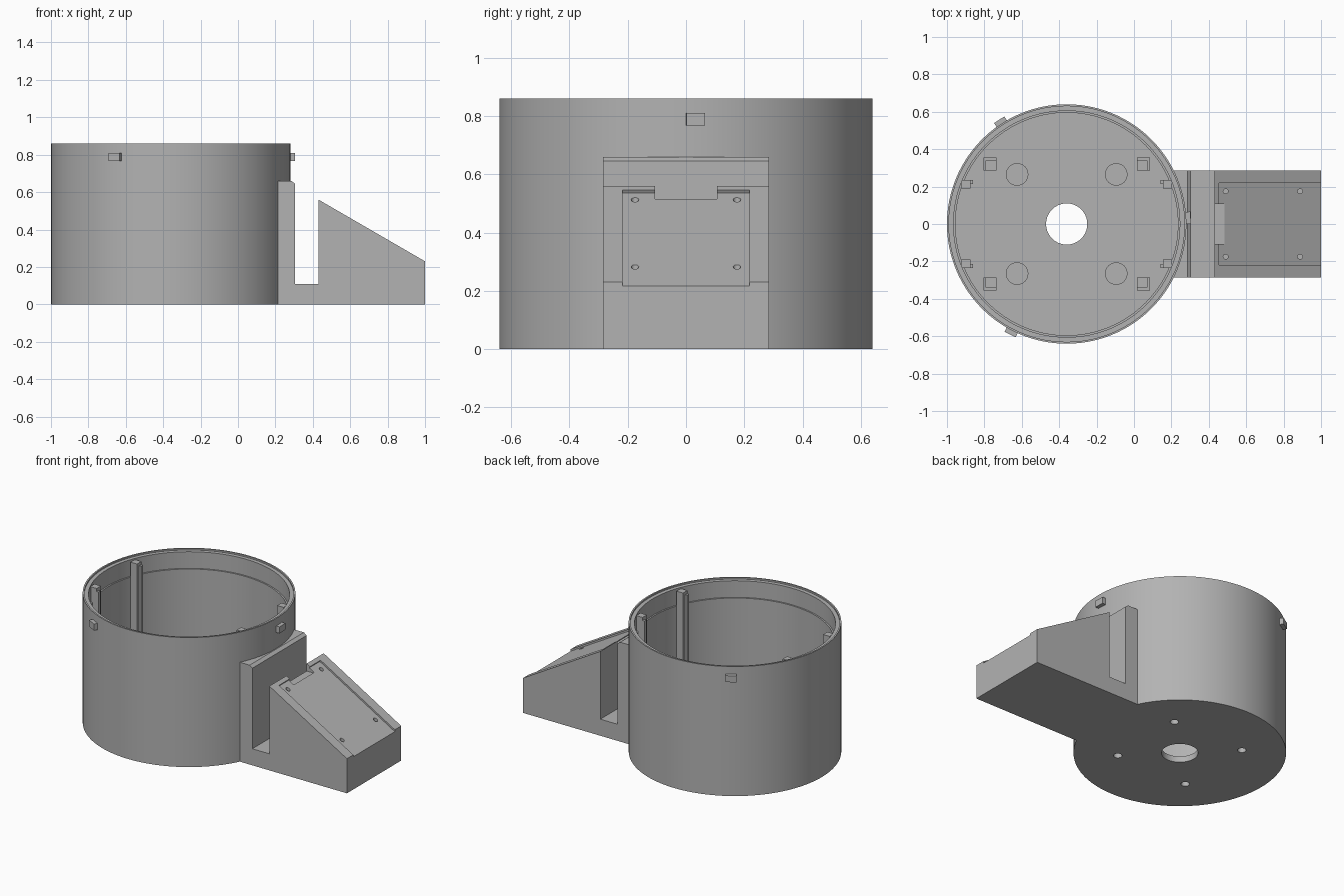
import bpy, bmesh
from math import pi, cos, sin, radians, atan2
from mathutils import Matrix, Vector

if "Cube" in bpy.data.objects:
    bpy.data.objects.remove(bpy.data.objects["Cube"])

grey = bpy.data.materials.new("plain grey")
grey.use_nodes = True
colour = (0.45, 0.45, 0.45, 1)
grey.diffuse_color = colour
grey.node_tree.nodes["Principled BSDF"].inputs["Base Color"].default_value = colour

CX = -0.36      # axis of the round housing
R = 0.64


def finish(bm, name):
    bmesh.ops.recalc_face_normals(bm, faces=bm.faces)
    mesh = bpy.data.meshes.new(name)
    bm.to_mesh(mesh)
    bm.free()
    ob = bpy.data.objects.new(name, mesh)
    bpy.context.collection.objects.link(ob)
    mesh.materials.append(grey)
    return ob


def box(name, lo, hi, matrix=Matrix()):
    bm = bmesh.new()
    lo, hi = Vector(lo), Vector(hi)
    bmesh.ops.create_cube(bm, size=1)
    for v in bm.verts:
        v.co = (lo + hi) / 2 + v.co * (hi - lo)
    bm.transform(matrix)
    return finish(bm, name)


def cylinder(name, x, y, r, z0, z1, sides=32):
    bm = bmesh.new()
    bmesh.ops.create_cone(bm, cap_ends=True, segments=sides, radius1=r, radius2=r,
                          depth=z1 - z0, matrix=Matrix.Translation((x, y, (z0 + z1) / 2)))
    return finish(bm, name)


def lathe(name, profile, x, sides):
    bm = bmesh.new()
    rings = [[bm.verts.new((x + r * cos(2 * pi * i / sides), r * sin(2 * pi * i / sides), z))
              for i in range(sides)] for r, z in profile]
    for k, a in enumerate(rings):
        b = rings[(k + 1) % len(rings)]
        for i in range(sides):
            j = (i + 1) % sides
            bm.faces.new((a[i], a[j], b[j], b[i]))
    return finish(bm, name)


def extrude_y(name, profile, y0, y1):
    bm = bmesh.new()
    face = bm.faces.new([bm.verts.new((x, y0, z)) for x, z in profile])
    new = bmesh.ops.extrude_face_region(bm, geom=[face])["geom"]
    verts = [g for g in new if isinstance(g, bmesh.types.BMVert)]
    bmesh.ops.translate(bm, verts=verts, vec=(0, y1 - y0, 0))
    return finish(bm, name)


def select(ob):
    bpy.ops.object.select_all(action="DESELECT")
    ob.select_set(True)
    bpy.context.view_layer.objects.active = ob


def cut(ob, cutters):
    for c in cutters:
        c.hide_render = True
        mod = ob.modifiers.new("cut", "BOOLEAN")
        mod.operation = "DIFFERENCE"
        mod.solver = "EXACT"
        mod.object = c
        select(ob)
        bpy.ops.object.modifier_apply(modifier=mod.name)
        bpy.data.objects.remove(c)


def smooth(ob):
    select(ob)
    bpy.ops.object.shade_smooth_by_angle(angle=radians(30))


# Open round housing with stepped rim and a hole in the floor
housing = lathe("housing", [(0.11, 0), (R, 0), (R, 0.86), (0.63, 0.86), (0.63, 0.85),
                            (0.605, 0.85), (0.605, 0.74), (0.595, 0.74),
                            (0.595, 0.04), (0.11, 0.04)], CX, 128)
corners = [(sx, sy) for sx in (-1, 1) for sy in (-1, 1)]
cut(housing, [cylinder("screw_cutter", CX + sx * 0.265, sy * 0.265, 0.026, -0.1, 0.1)
              for sx, sy in corners])
smooth(housing)

# Fittings inside the housing, one set per quarter
for sx, sy in corners:
    smooth(cylinder("floor_boss", CX + sx * 0.265, sy * 0.265, 0.06, 0.035, 0.1, 48))

    def quarter_box(name, x0, x1, y0, y1, z1):
        xs = sorted((CX + sx * x0, CX + sx * x1))
        ys = sorted((sy * y0, sy * y1))
        return box(name, (xs[0], ys[0], 0.03), (xs[1], ys[1], z1))

    bracket = quarter_box("corner_bracket", 0.375, 0.445, 0.285, 0.355, 0.16)
    cut(bracket, [box("bracket_cutter",
                      (min(CX + sx * 0.3, CX + sx * 0.43), min(sy * 0.2, sy * 0.34), 0.12),
                      (max(CX + sx * 0.3, CX + sx * 0.43), max(sy * 0.2, sy * 0.34), 0.3))])
    quarter_box("wall_post", 0.515, 0.562, 0.19, 0.235, 0.84)
    quarter_box("post_rib", 0.501, 0.54, 0.213, 0.235, 0.82)

# Three locking tabs around the outside
for k in range(3):
    turn = Matrix.Translation((CX, 0, 0)) @ Matrix.Rotation(radians(2.9 + 120 * k), 4, "Z")
    box("locking_tab", (0.625, -0.0325, 0.767), (0.664, 0.0325, 0.81), turn)

# Side bracket: upright wall, slot and sloping stand
stand = extrude_y("sloped_stand", [(0.15, 0), (1, 0), (1, 0.23), (0.43, 0.56), (0.43, 0.11),
                                   (0.305, 0.11), (0.305, 0.645), (0.285, 0.66),
                                   (0.15, 0.66)], -0.285, 0.285)
tilt = Matrix.Translation((0.43, 0, 0.56)) @ Matrix.Rotation(atan2(0.33, 0.57), 4, "Y")
cutters = [cylinder("housing_cutter", CX, 0, 0.636, -0.1, 1, 128),
           box("recess_cutter", (0.028, -0.218, -0.011), (0.9, 0.218, 0.1), tilt),
           box("notch_cutter", (0.40, -0.107, 0.51), (0.485, 0.107, 0.7))]
cutters += [cylinder("hole_cutter", x, sy * 0.175, 0.013, z, 0.7, 24)
            for x, z in ((0.49, 0.44), (0.888, 0.21)) for sy in (-1, 1)]
cut(stand, cutters)
smooth(stand)
